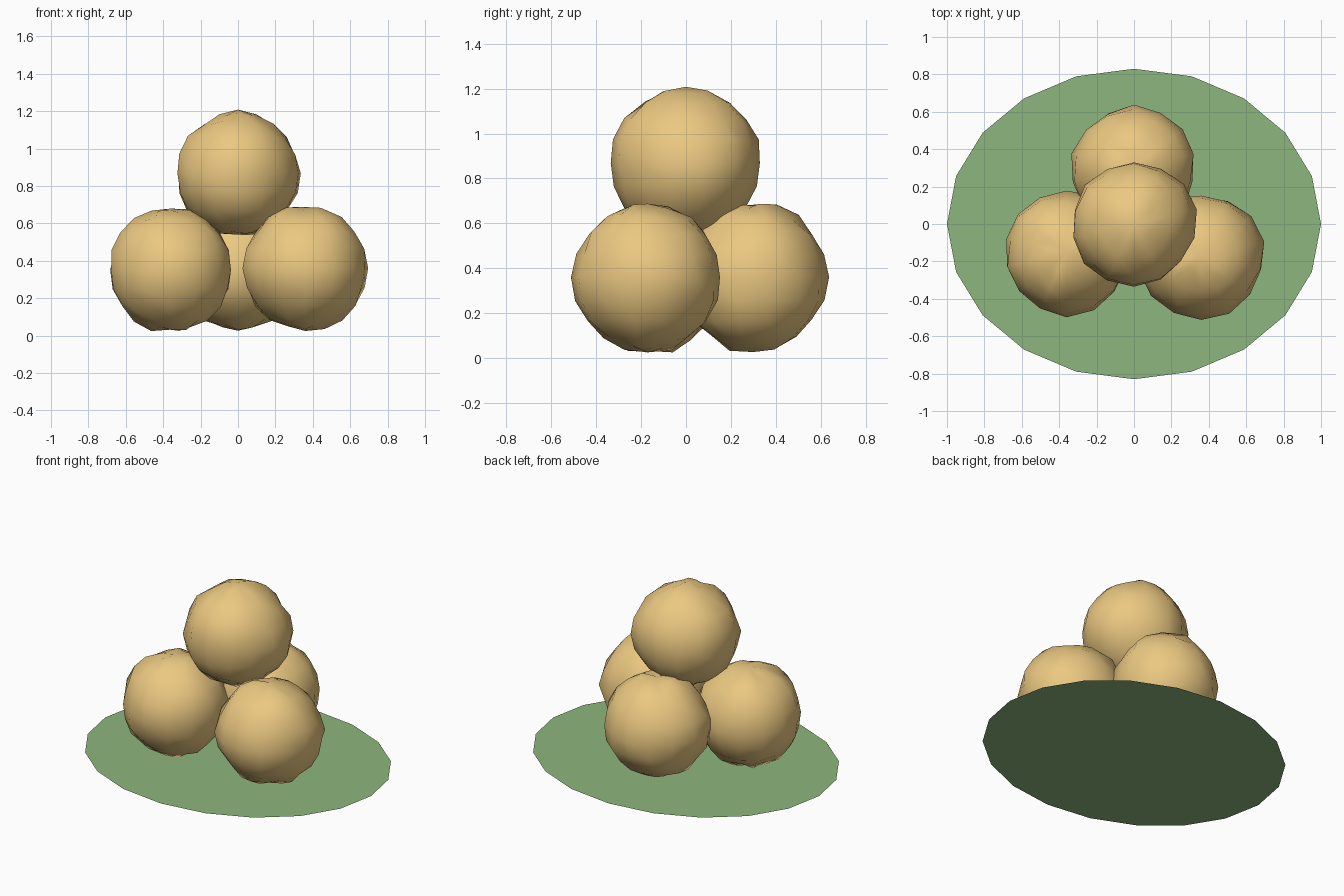
import bpy, bmesh, math, random
from mathutils import Vector

if "Cube" in bpy.data.objects:
    bpy.data.objects.remove(bpy.data.objects["Cube"])

random.seed(7)


def material(name, color):
    m = bpy.data.materials.new(name)
    m.diffuse_color = (*color, 1)
    m.use_nodes = True
    m.node_tree.nodes["Principled BSDF"].inputs["Base Color"].default_value = m.diffuse_color
    return m


def add_object(name, bm, mat):
    bmesh.ops.recalc_face_normals(bm, faces=bm.faces)
    mesh = bpy.data.meshes.new(name)
    bm.to_mesh(mesh)
    bm.free()
    mesh.materials.append(mat)
    ob = bpy.data.objects.new(name, mesh)
    bpy.context.collection.objects.link(ob)
    return ob


def lumpy_ball(name, center, radius, mat):
    # Low-poly sphere with small hand-rolled bumps, shaded smooth
    bm = bmesh.new()
    bmesh.ops.create_uvsphere(bm, u_segments=14, v_segments=10, radius=radius)
    for v in bm.verts:
        v.co *= random.uniform(0.96, 1.04)
        v.co += Vector(center)
        v.co.z = max(v.co.z, 0.005)
    for f in bm.faces:
        f.smooth = True
    return add_object(name, bm, mat)


dough = material("golden dough", (0.83, 0.58, 0.22))
green = material("leaf green", (0.27, 0.47, 0.21))

# Three balls at the base and one on top
lumpy_ball("ball_left", (-0.36, -0.155, 0.352), 0.332, dough)
lumpy_ball("ball_right", (0.36, -0.17, 0.36), 0.332, dough)
lumpy_ball("ball_back", (0, 0.30, 0.36), 0.332, dough)
lumpy_ball("ball_top", (0, 0, 0.868), 0.332, dough)

# Flat oval leaf, a single 20-sided sheet
bm = bmesh.new()
ring = [bm.verts.new((math.cos(i * math.tau / 20), 0.83 * math.sin(i * math.tau / 20), 0.02))
        for i in range(20)]
bm.faces.new(ring)
add_object("leaf_plate", bm, green)
